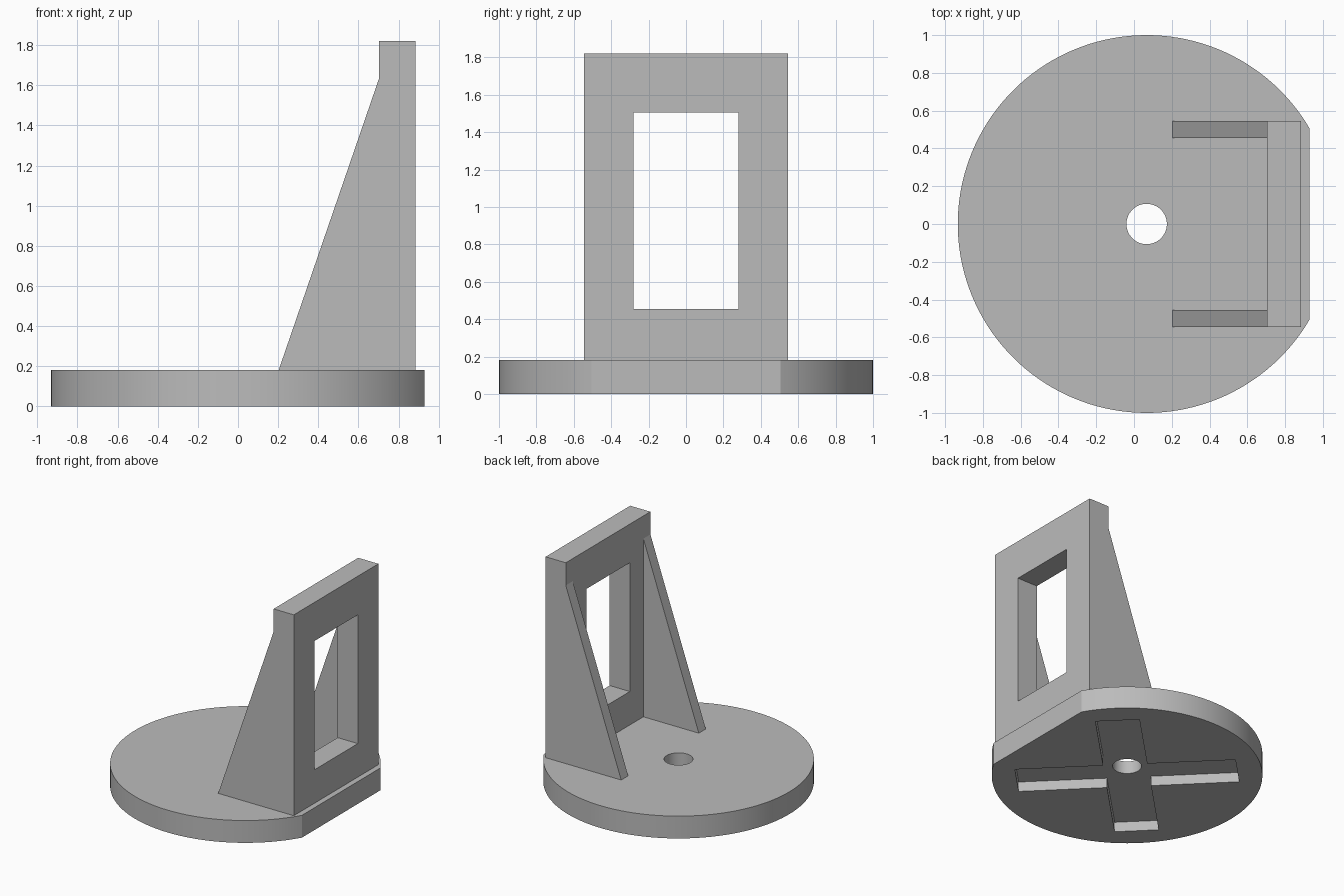
import bpy, bmesh, math
from mathutils import Matrix

cube = bpy.data.objects.get("Cube")
if cube:
    bpy.data.objects.remove(cube)

gray = bpy.data.materials.new("plain_gray")
gray.use_nodes = True
color = (0.5, 0.5, 0.5, 1)
gray.diffuse_color = color
gray.node_tree.nodes["Principled BSDF"].inputs["Base Color"].default_value = color

CX, R, T = 0.067, 1.0, 0.182        # disc centre, radius, thickness
TOP, BACK, HALF = 1.82, 0.885, 0.545  # upright extents


def prism(name, profile, depth, matrix=Matrix()):
    """Extrude a closed 2D profile along local z, then place it."""
    bm = bmesh.new()
    face = bm.faces.new([bm.verts.new((u, v, 0)) for u, v in profile])
    new = bmesh.ops.extrude_face_region(bm, geom=[face])["geom"]
    bmesh.ops.translate(bm, vec=(0, 0, depth),
                        verts=[g for g in new if isinstance(g, bmesh.types.BMVert)])
    bm.transform(matrix)
    bmesh.ops.recalc_face_normals(bm, faces=bm.faces)
    mesh = bpy.data.meshes.new(name)
    bm.to_mesh(mesh)
    bm.free()
    mesh.materials.append(gray)
    obj = bpy.data.objects.new(name, mesh)
    bpy.context.collection.objects.link(obj)
    return obj


def box(name, x0, x1, y0, y1, z0, z1):
    return prism(name, [(x0, y0), (x1, y0), (x1, y1), (x0, y1)], z1 - z0,
                 Matrix.Translation((0, 0, z0)))


def arc(radius, start, end, count):
    return [(radius * math.cos(start + (end - start) * i / count),
             radius * math.sin(start + (end - start) * i / count))
            for i in range(count + 1)]


def cut(target, cutter):
    """Subtract the cutter from the target and discard it."""
    cutter.hide_render = True
    mod = target.modifiers.new("cut", "BOOLEAN")
    mod.operation, mod.solver, mod.object = "DIFFERENCE", "EXACT", cutter
    bpy.context.view_layer.objects.active = target
    bpy.ops.object.modifier_apply(modifier=mod.name)
    bpy.data.objects.remove(cutter)


# Round base with one flat edge
flat = math.acos((0.93 - CX) / R)
center = Matrix.Translation((CX, 0, 0))
base = prism("round_base", arc(R, flat, 2 * math.pi - flat, 120), T, center)

# Diagonal cross recess underneath
a, b = 0.163, 0.818
cross = []
for i in range(4):
    c, s = math.cos(i * math.pi / 2), math.sin(i * math.pi / 2)
    cross += [(c * x - s * y, s * x + c * y) for x, y in ((a, -a), (b, -a), (b, a))]
cut(base, prism("cross_cutter", cross, 0.18,
                Matrix.Translation((CX, 0, -0.1)) @ Matrix.Rotation(math.pi / 4, 4, "Z")))

# Centre hole
cut(base, prism("hole_cutter", arc(0.107, 0, 2 * math.pi, 48)[:-1], 1,
                Matrix.Translation((CX, 0, -0.5))))

# Upright frame with rectangular window
frame = box("upright_frame", 0.703, BACK, -HALF, HALF, T, TOP)
cut(frame, box("window_cutter", 0.5, 1.1, -0.28, 0.28, 0.455, 1.505))

# Sloping side ribs
for name, y in (("left_rib", HALF), ("right_rib", -HALF + 0.09)):
    prism(name, [(0.203, T), (0.703, T), (0.703, 1.635)], 0.09,
          Matrix.Translation((0, y, 0)) @ Matrix.Rotation(math.pi / 2, 4, "X"))

# Smooth the curved walls, keep edges crisp
bpy.ops.object.select_all(action="DESELECT")
base.select_set(True)
bpy.context.view_layer.objects.active = base
bpy.ops.object.shade_smooth_by_angle(angle=math.radians(30))
